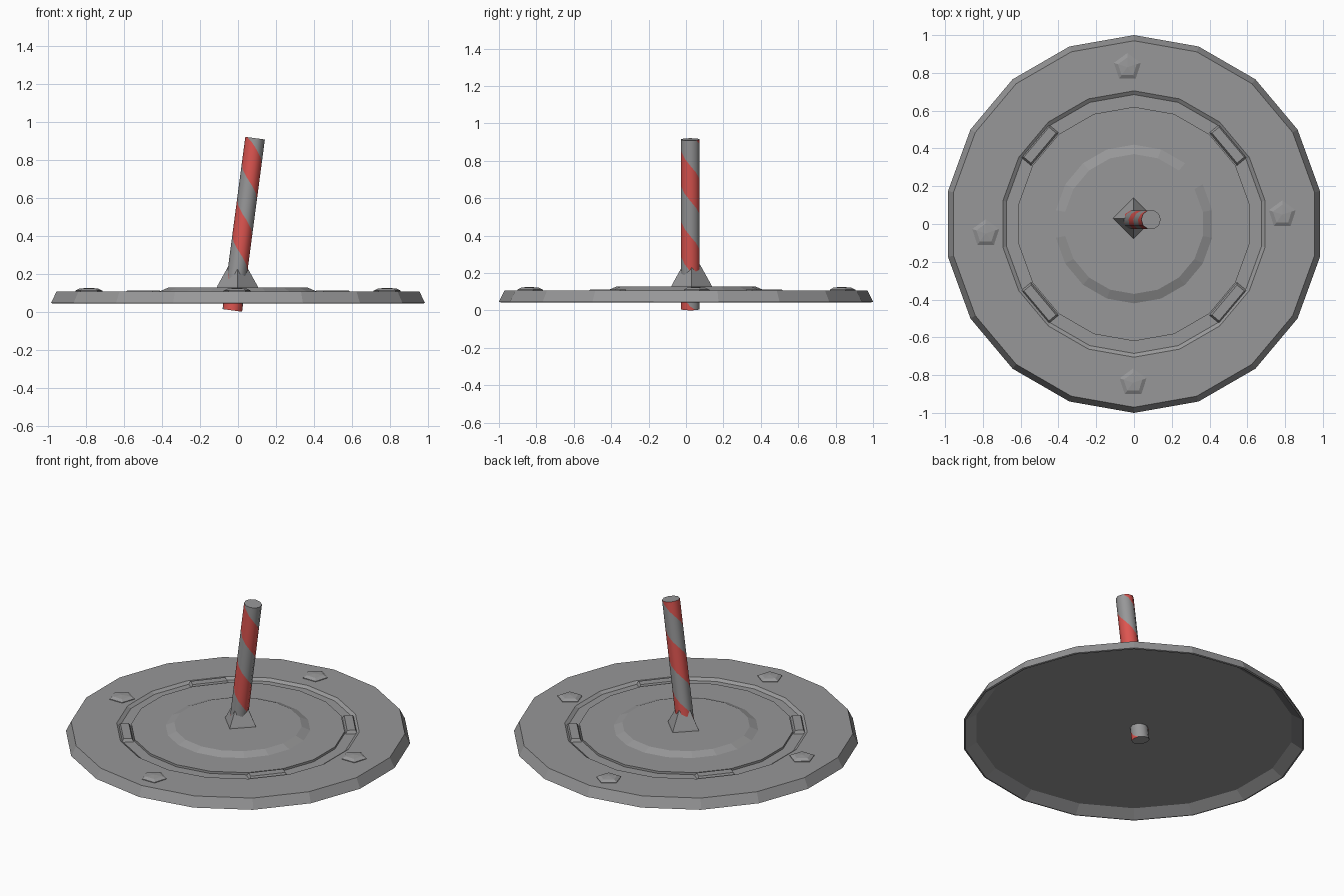
import bpy, bmesh, math
from mathutils import Vector, Matrix

cube = bpy.data.objects.get("Cube")
if cube:
    bpy.data.objects.remove(cube)


def material(name, rgb):
    m = bpy.data.materials.new(name)
    m.use_nodes = True
    m.diffuse_color = (*rgb, 1)
    m.node_tree.nodes["Principled BSDF"].inputs["Base Color"].default_value = (*rgb, 1)
    return m


GREY = material("steel grey", (0.31, 0.31, 0.315))
RED = material("stripe red", (0.72, 0.09, 0.08))


def finish(name, bm, mats=(GREY,), matrix=Matrix()):
    bmesh.ops.recalc_face_normals(bm, faces=bm.faces)
    mesh = bpy.data.meshes.new(name)
    bm.to_mesh(mesh)
    bm.free()
    for m in mats:
        mesh.materials.append(m)
    obj = bpy.data.objects.new(name, mesh)
    obj.matrix_world = matrix
    bpy.context.collection.objects.link(obj)
    return obj


def lathe(name, profile, sides, centre=(0, 0, 0)):
    """Revolve (radius, height) points, one vertex pointing along +y."""
    bm = bmesh.new()
    rings = []
    for r, z in profile:
        if r == 0:
            rings.append([bm.verts.new((0, 0, z))] * sides)
            continue
        angles = [math.pi / 2 + math.tau * i / sides for i in range(sides)]
        rings.append([bm.verts.new((r * math.cos(a), r * math.sin(a), z)) for a in angles])
    for a, b in zip(rings, rings[1:]):
        for i in range(sides):
            j = (i + 1) % sides
            bm.faces.new(list(dict.fromkeys((a[i], a[j], b[j], b[i]))))
    for ring in (rings[0], rings[-1]):
        if ring[0] is not ring[1]:
            bm.faces.new(ring)
    return finish(name, bm, matrix=Matrix.Translation(centre))


# Round base plate: hollow underside, ring groove and raised middle
TOP, FLOOR, SIDES = 0.107, 0.093, 18
lathe("base_plate", [(0.925, 0.085), (0.99, 0.043), (1.0, 0.046), (0.97, TOP),
                     (0.705, TOP), (0.685, FLOOR), (0.62, FLOOR), (0.62, TOP),
                     (0.42, TOP), (0.37, 0.128)], SIDES)

# Four bevelled bars bridging the groove
for k, degrees in enumerate((40, 140, 220, 320)):
    bm = bmesh.new()
    bmesh.ops.create_cube(bm, size=1, matrix=Matrix.Diagonal((0.07, 0.23, 0.022, 1)))
    for v in bm.verts:
        if v.co.z > 0:
            v.co.x *= 0.7
            v.co.y *= 0.9
    angle = math.radians(degrees)
    finish(f"groove_bar_{k + 1}", bm, matrix=Matrix.Rotation(angle, 4, "Z")
           @ Matrix.Translation((0.65, 0, FLOOR + 0.008)))

# Pentagonal bolts around the outer band
for k, (x, y) in enumerate([(-0.035, 0.83), (0.785, 0.05), (-0.785, -0.05), (-0.005, -0.84)]):
    lathe(f"bolt_{k + 1}", [(0.075, -0.005), (0.075, 0.004), (0.052, 0.015), (0, 0.019)],
          5, (x, y, TOP))

# Four-sided collar at the foot of the pole
lathe("pole_collar", [(0.11, 0), (0.105, 0.012), (0.045, 0.12)], 4, (-0.003, 0.03, 0.125))


def striped_pole(foot, tip, radius, sides, pitch, phase):
    """Tube whose rows follow a helix, so stripes have clean edges."""
    axis = Vector(tip) - Vector(foot)
    length = axis.length
    bm = bmesh.new()
    verts = {}

    def vert(i, z):
        z = min(max(z, 0), length)
        key = (i % sides, round(z, 4))
        if key not in verts:
            a = math.tau * i / sides
            verts[key] = bm.verts.new((radius * math.cos(a), radius * math.sin(a), z))
        return verts[key]

    half = pitch / 2
    for i in range(sides):
        for row in range(-3, 8):
            z0 = phase + row * half - pitch * i / sides
            z1 = z0 - pitch / sides
            ring = (vert(i, z0), vert(i + 1, z1), vert(i + 1, z1 + half), vert(i, z0 + half))
            corners = list(dict.fromkeys(ring))
            if len(corners) > 2:
                bm.faces.new(corners).material_index = (row + 1) % 2
    for z in (0, length):
        bm.faces.new([vert(i, z) for i in range(sides)])
    turn = Vector((0, 0, 1)).rotation_difference(axis).to_matrix().to_4x4()
    return finish("striped_pole", bm, (GREY, RED), Matrix.Translation(foot) @ turn)


pole = striped_pole((-0.03, 0.023, 0.007), (0.09, 0.023, 0.914), 0.052, 10, 0.38, 0.21)
bpy.ops.object.select_all(action="DESELECT")
pole.select_set(True)
bpy.context.view_layer.objects.active = pole
bpy.ops.object.shade_smooth_by_angle(angle=math.radians(40))
